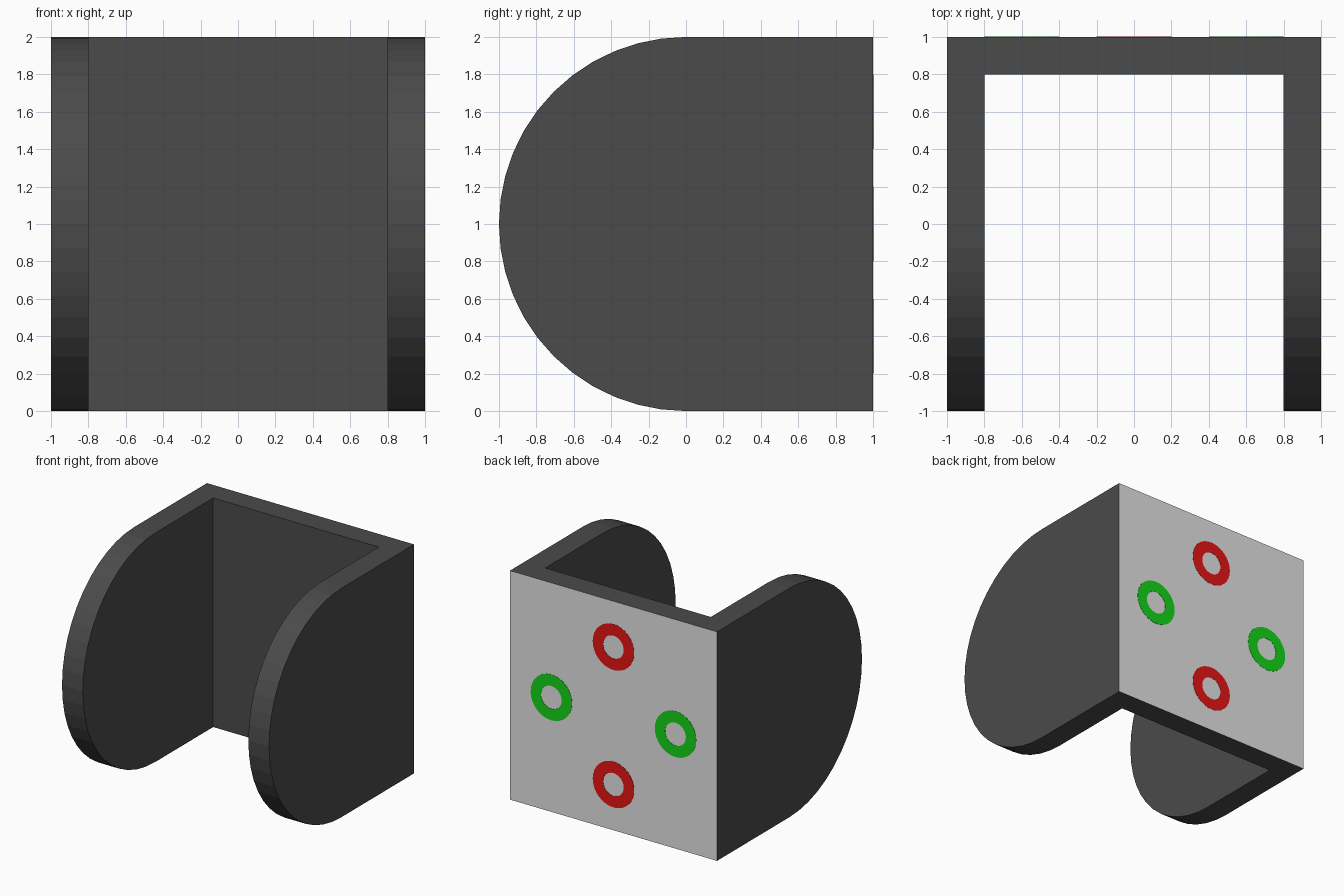
import bpy, bmesh, math
from mathutils import Matrix

if "Cube" in bpy.data.objects:
    bpy.data.objects.remove(bpy.data.objects["Cube"])


def material(name, rgb):
    m = bpy.data.materials.new(name)
    m.diffuse_color = (*rgb, 1)
    m.use_nodes = True
    m.node_tree.nodes["Principled BSDF"].inputs["Base Color"].default_value = m.diffuse_color
    return m


DARK = material("dark grey", (0.07, 0.07, 0.07))
LIGHT = material("light grey", (0.78, 0.78, 0.78))
RED = material("red", (0.8, 0.007, 0.007))
GREEN = material("green", (0.007, 0.66, 0.009))


def make_object(name, bm, *mats):
    bmesh.ops.recalc_face_normals(bm, faces=bm.faces)
    me = bpy.data.meshes.new(name)
    bm.to_mesh(me)
    bm.free()
    for m in mats:
        me.materials.append(m)
    ob = bpy.data.objects.new(name, me)
    bpy.context.collection.objects.link(ob)
    return ob


def extrude(bm, points, offset):
    face = bm.faces.new([bm.verts.new(p) for p in points])
    out = bmesh.ops.extrude_face_region(bm, geom=[face], use_keep_orig=True)
    verts = [g for g in out["geom"] if isinstance(g, bmesh.types.BMVert)]
    bmesh.ops.translate(bm, verts=verts, vec=offset)


# Side cheeks: rounded at the front, square where they meet the back plate
STEPS = 24
profile = [(0.8, 0.0), (0.8, 2.0)]
for i in range(STEPS + 1):
    a = math.pi / 2 + math.pi * i / STEPS
    profile.append((math.cos(a), 1 + math.sin(a)))
for side, x in (("left", -1.0), ("right", 0.8)):
    bm = bmesh.new()
    extrude(bm, [(x, y, z) for y, z in profile], (0.2, 0, 0))
    # open where the back plate covers the cheek
    bm.normal_update()
    hidden = [f for f in bm.faces if all(v.co.y > 0.79 for v in f.verts)]
    bmesh.ops.delete(bm, geom=hidden, context='FACES_ONLY')
    make_object(side + "_cheek", bm, DARK)

# Back plate: dark, with a light rear face
bm = bmesh.new()
bmesh.ops.create_cube(bm, size=1, matrix=Matrix.Translation((0, 0.9, 1))
                      @ Matrix.Diagonal((2, 0.2, 2, 1)))
for f in bm.faces:
    f.material_index = int(f.calc_center_median().y > 0.95)
make_object("back_plate", bm, DARK, LIGHT)


# Painted connection rings on the rear face
def ring(name, x, z, mat, n=32):
    bm = bmesh.new()
    loops = []
    for r in (0.1, 0.2):
        for y in (0.999, 1.002):
            loops.append([bm.verts.new((x + r * math.cos(2 * math.pi * i / n), y,
                                        z + r * math.sin(2 * math.pi * i / n)))
                          for i in range(n)])
    order = (loops[0], loops[1], loops[3], loops[2])
    for k in range(4):
        a, b = order[k], order[(k + 1) % 4]
        for i in range(n):
            j = (i + 1) % n
            bm.faces.new((a[i], a[j], b[j], b[i]))
    make_object(name, bm, mat)


for s, v, h in ((1, "top", "right"), (-1, "bottom", "left")):
    ring(v + "_ring", 0, 1 + 0.6 * s, RED)
    ring(h + "_ring", 0.6 * s, 1, GREEN)
